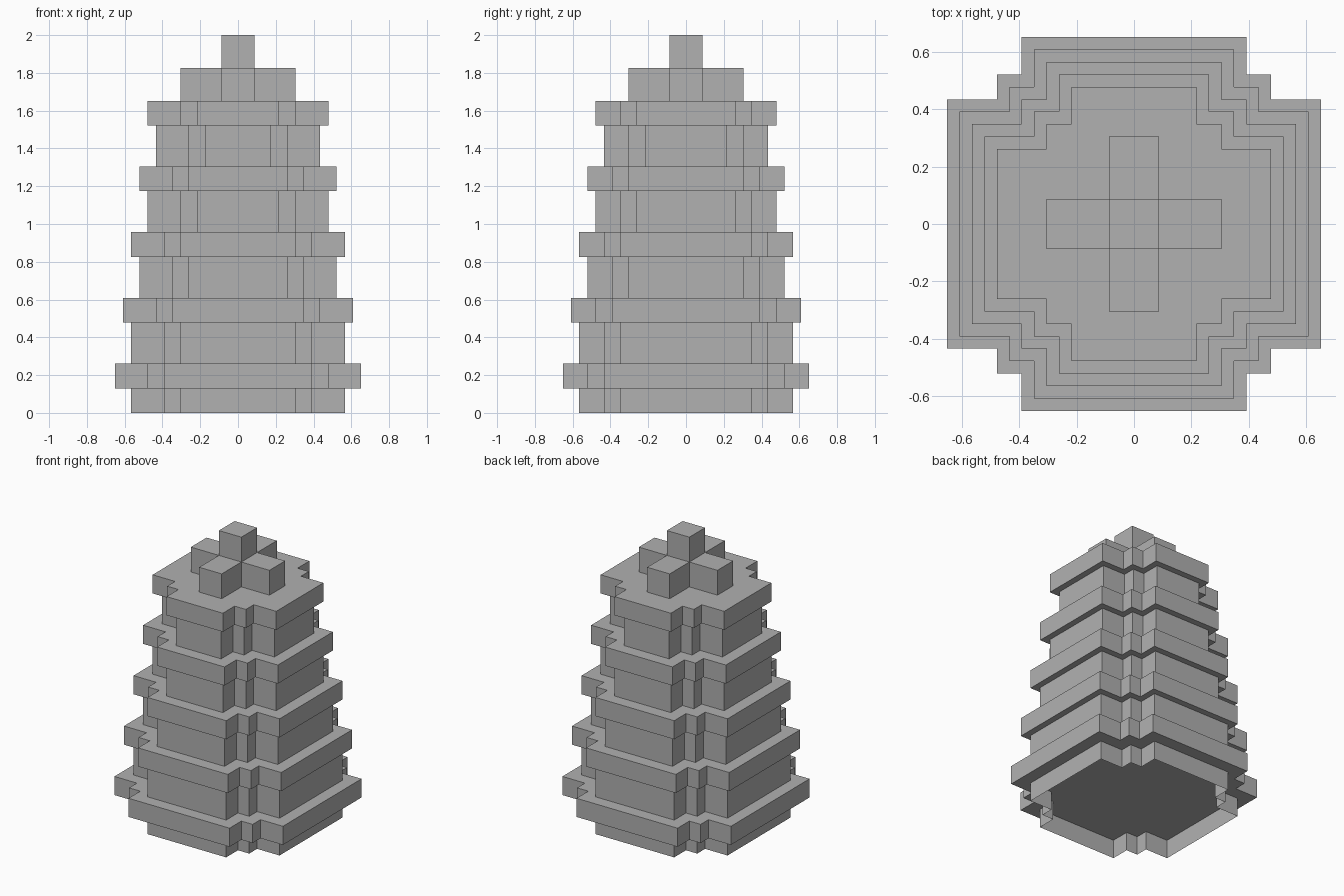
import bpy
import bmesh

cube = bpy.data.objects.get("Cube")
if cube:
    bpy.data.objects.remove(cube, do_unlink=True)

U = 1 / 23  # one block of the build grid

stone = bpy.data.materials.new("grey_stone")
stone.use_nodes = True
GREY = (0.44, 0.44, 0.44, 1)
stone.diffuse_color = GREY
stone.node_tree.nodes["Principled BSDF"].inputs["Base Color"].default_value = GREY


def prism(name, corner, bottom, height, open_ends=False):
    """Extrude a stepped plan, given by its +x +y corner and mirrored to all four."""
    back = corner[::-1]
    plan = (corner + [(-x, y) for x, y in back]
            + [(-x, -y) for x, y in corner] + [(x, -y) for x, y in back])
    bm = bmesh.new()
    low = [bm.verts.new((x * U, y * U, bottom * U)) for x, y in plan]
    high = [bm.verts.new((x * U, y * U, (bottom + height) * U)) for x, y in plan]
    for i in range(len(plan)):
        j = (i + 1) % len(plan)
        bm.faces.new((low[i], low[j], high[j], high[i]))
    if not open_ends:
        bm.faces.new(low[::-1])
        bm.faces.new(high)
    mesh = bpy.data.meshes.new(name)
    bm.to_mesh(mesh)
    bm.free()
    mesh.materials.append(stone)
    obj = bpy.data.objects.new(name, mesh)
    bpy.context.collection.objects.link(obj)
    return obj


def stepped(inset):
    """Stepped corner of a tier, moved inwards by a number of blocks."""
    steps = [(15, 10), (11, 10), (11, 12), (9, 12), (9, 15)]
    return [(x - inset, y - inset) for x, y in steps]


# Foot, open underneath
prism("base_skirt", stepped(2), 0, 3, open_ends=True)

# Wide ledges with narrower walls between them, each tier one block smaller
z = 3
for tier in range(5):
    prism(f"ledge_{tier + 1}", stepped(tier), z, 3)
    z += 3
    if tier < 4:
        prism(f"wall_{tier + 1}", stepped(tier + 2), z, 5)
        z += 5

# Cross-shaped crown and its finial
prism("crown_cross", [(7, 2), (2, 2), (2, 7)], z, 4)
prism("finial", [(2, 2)], z + 4, 4)
